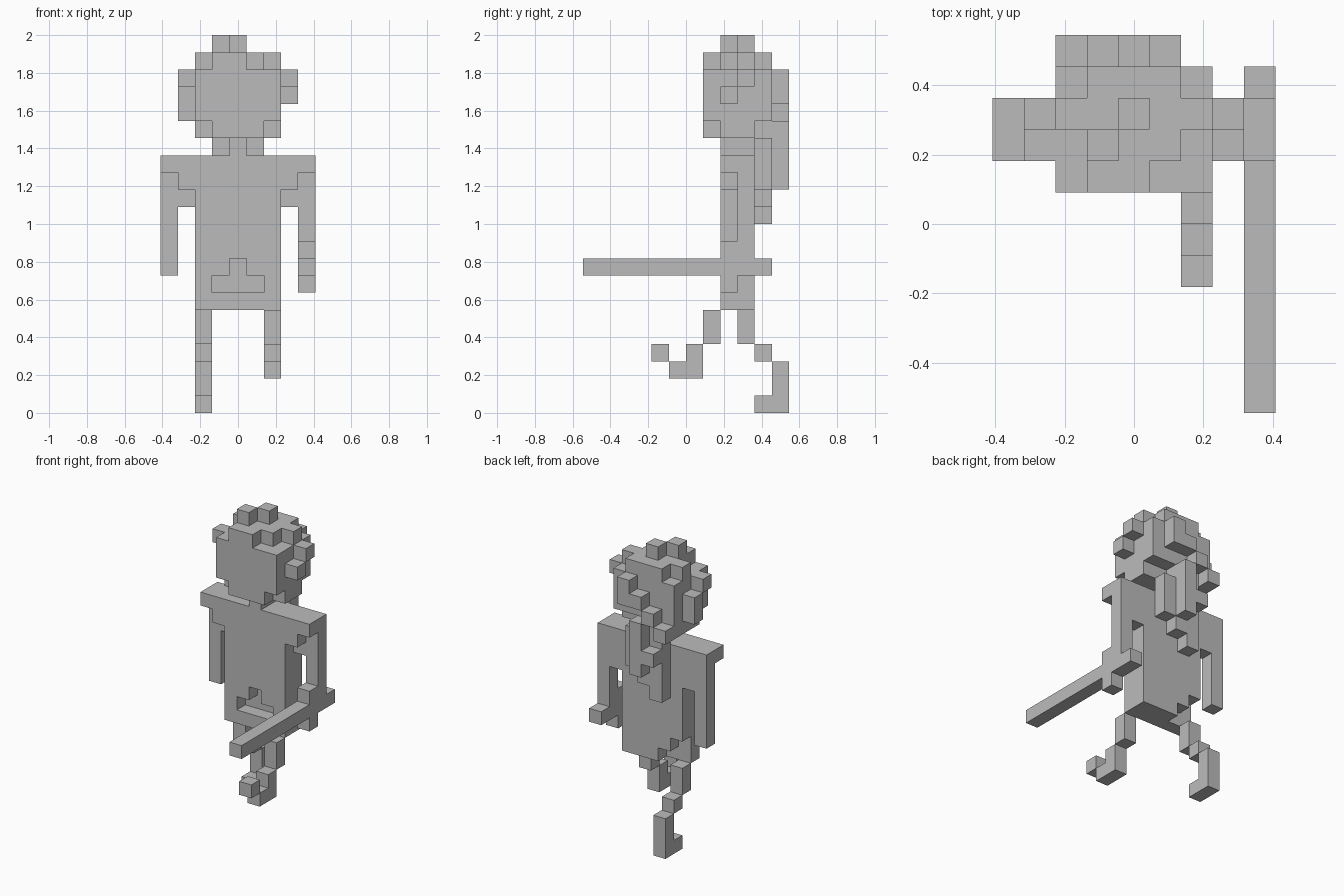
import bpy
import bmesh
from mathutils import Vector

default_cube = bpy.data.objects.get("Cube")
if default_cube:
    bpy.data.objects.remove(default_cube, do_unlink=True)

UNIT = 1 / 11
COLUMNS, ROWS = 9, 12

grey = bpy.data.materials.new("plain_grey")
grey.use_nodes = True
grey.diffuse_color = (0.5, 0.5, 0.5, 1)
shader = next(n for n in grey.node_tree.nodes if n.type == "BSDF_PRINCIPLED")
shader.inputs["Base Color"].default_value = grey.diffuse_color


def span(value):
    """Turn a single index or an inclusive pair into a range."""
    first, last = value if isinstance(value, tuple) else (value, value)
    return range(first, last + 1)


def block(x, y, z):
    """Return the set of unit cells filling a box."""
    return {(i, j, k) for i in span(x) for j in span(y) for k in span(z)}


def mirrored(cells):
    """Reflect cells to the other side of the body."""
    return {(COLUMNS - 1 - i, j, k) for i, j, k in cells}


parts = {}

# Torso, with a shallow belt recess in front and a worn corner behind
torso = block((2, 6), (8, 9), (6, 14))
torso -= block((3, 5), 8, 7) | block(4, 8, 8)
torso -= block((2, 3), 9, 6) | block(2, 9, 7)
parts["torso"] = torso
parts["neck"] = block(4, (8, 9), 15)

# Shoulders and arms
shoulder = block((0, 1), (8, 9), 14) | block(1, (8, 9), 13) | block(1, 9, 12)
parts["right_shoulder"] = shoulder
parts["left_shoulder"] = mirrored(shoulder)
parts["right_arm"] = block(0, 9, (8, 13))
parts["left_arm"] = block(8, 9, (10, 13)) | block(8, (8, 9), 9)
parts["left_hand"] = block(8, 8, 7)

# Long blade held forward
parts["blade"] = block(8, (0, 10), 8)

# Legs in a running stride
parts["right_leg"] = block(2, 9, (4, 5)) | block(2, 10, 3) | block(2, 11, (0, 2))
parts["right_foot"] = block(2, 10, 0)
parts["left_leg"] = block(6, 7, (4, 5)) | block(6, 6, (2, 3)) | block(6, 5, 2)
parts["left_foot"] = block(6, 4, 3)

# Head, with the lower front and back corners removed
head = block((2, 6), (7, 10), (16, 19))
head -= block(2, 7, 16) | block(6, 7, 16) | block((5, 6), 10, 16)
parts["head"] = head

# Hair on the crown
crown = block((3, 4), 7, 20) | block((3, 5), 8, 20)
crown |= block((2, 6), 9, 20) | block((3, 5), 10, 20)
parts["crown_hair"] = crown
parts["top_curls"] = block(3, 8, 21) | block(4, 9, 21)

# Curls at the sides
parts["left_curls"] = block(7, 8, 18) | block(7, 9, 19)
parts["right_curls"] = block(1, 8, 19) | block(1, 9, (17, 18))

# Back curls and the stepped tail of hair down the back
parts["back_curls"] = (block(5, 11, (18, 19)) | block(4, 11, 18)
                       | block(3, 11, 17) | block(2, 11, 16))
parts["hair_tail"] = (block(5, 10, (13, 15)) | block(4, 10, (12, 15))
                      | block(3, 10, (11, 15)))
parts["tail_curls"] = block(4, 11, (13, 16)) | block(3, 11, 14)

solid = set().union(*parts.values())


def build(name, cells):
    """Make a mesh from the exposed sides of the cells."""
    bm = bmesh.new()
    verts = {}

    def vert(corner):
        key = tuple(corner)
        if key not in verts:
            x, y, z = key
            verts[key] = bm.verts.new(
                Vector((x - COLUMNS / 2, y - ROWS / 2, z)) * UNIT)
        return verts[key]

    for cell in sorted(cells):
        for axis in range(3):
            u, v = (axis + 1) % 3, (axis + 2) % 3
            for side in (0, 1):
                neighbour = list(cell)
                neighbour[axis] += 2 * side - 1
                if tuple(neighbour) in solid:
                    continue
                ring = []
                for du, dv in ((0, 0), (1, 0), (1, 1), (0, 1)):
                    corner = list(cell)
                    corner[axis] += side
                    corner[u] += du
                    corner[v] += dv
                    ring.append(vert(corner))
                bm.faces.new(ring if side else ring[::-1])

    # Merge the coplanar squares into clean flat faces
    bmesh.ops.dissolve_limit(bm, angle_limit=0.01, verts=bm.verts[:],
                             edges=bm.edges[:])
    mesh = bpy.data.meshes.new(name)
    bm.to_mesh(mesh)
    bm.free()
    mesh.materials.append(grey)
    bpy.context.scene.collection.objects.link(bpy.data.objects.new(name, mesh))


for part_name, part_cells in parts.items():
    build(part_name, part_cells)
